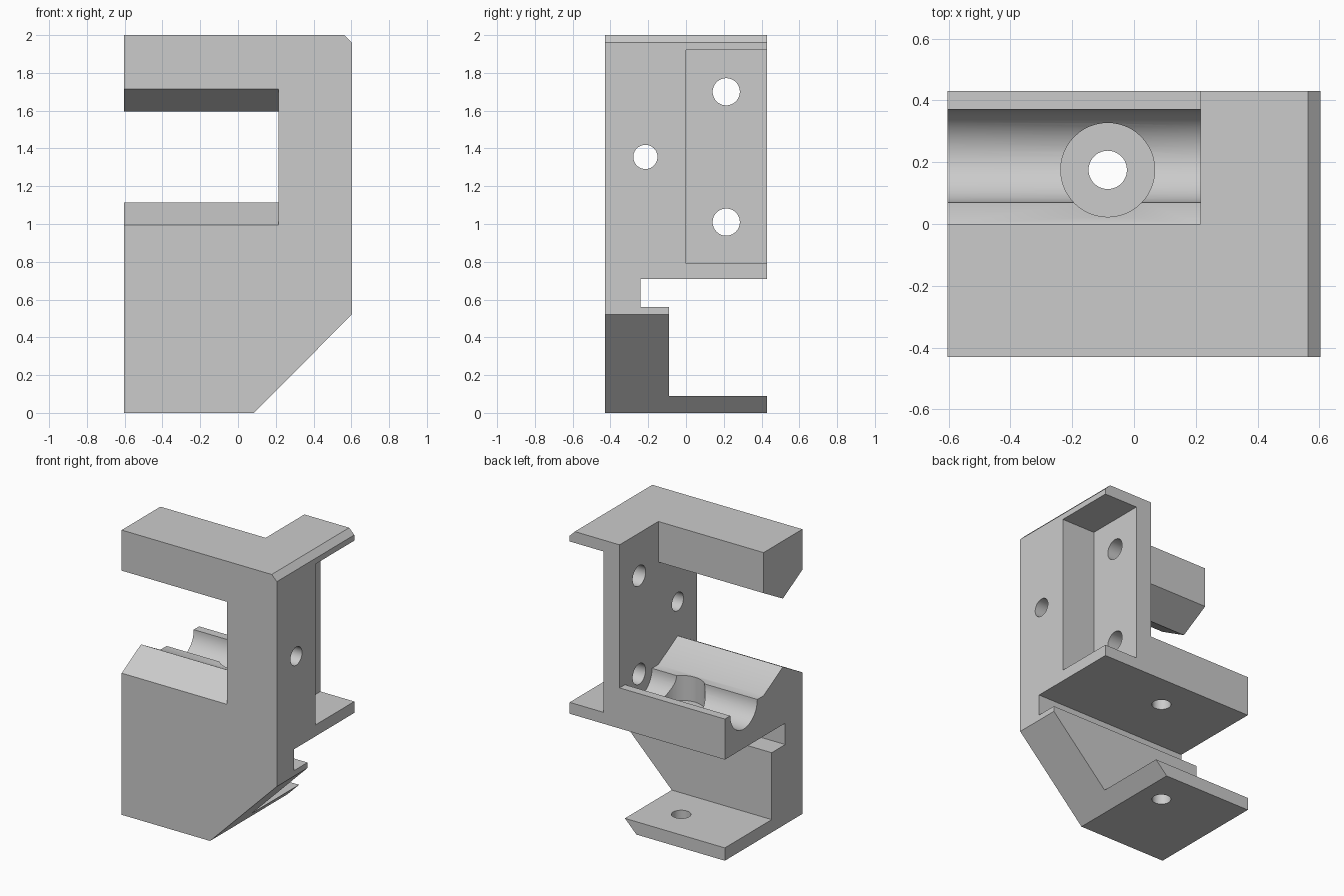
import bpy, bmesh, math
from mathutils import Vector

cube = bpy.data.objects.get("Cube")
if cube:
    bpy.data.objects.remove(cube, do_unlink=True)

grey = bpy.data.materials.new("light_grey")
grey.use_nodes = True
colour = (0.6, 0.6, 0.6, 1)
grey.diffuse_color = colour
grey.node_tree.nodes["Principled BSDF"].inputs["Base Color"].default_value = colour


def prism(name, points, axis, start, end):
    """Extrude a closed profile along x (y,z points), y (x,z) or z (x,y)."""
    def place(a, b):
        return {"x": (start, a, b), "y": (a, start, b), "z": (a, b, start)}[axis]
    bm = bmesh.new()
    face = bm.faces.new([bm.verts.new(place(a, b)) for a, b in points])
    moved = bmesh.ops.extrude_face_region(bm, geom=[face])["geom"]
    step = Vector([end - start if c == axis else 0 for c in "xyz"])
    bmesh.ops.translate(bm, vec=step,
                        verts=[g for g in moved if isinstance(g, bmesh.types.BMVert)])
    bmesh.ops.recalc_face_normals(bm, faces=bm.faces)
    mesh = bpy.data.meshes.new(name)
    bm.to_mesh(mesh)
    bm.free()
    mesh.materials.append(grey)
    obj = bpy.data.objects.new(name, mesh)
    bpy.context.collection.objects.link(obj)
    return obj


def arc(a, b, radius, first, last, steps):
    angles = [first + (last - first) * i / steps for i in range(steps + 1)]
    return [(a + radius * math.cos(t), b + radius * math.sin(t)) for t in angles]


def circle(a, b, radius):
    return arc(a, b, radius, 0, 2 * math.pi, 48)[:-1]


# Body: side profile with the rear slot and foot plate
left, right, back = -0.603, 0.603, 0.43
body = prism("bracket_body", [
    (-back, 0), (back, 0), (back, 0.09), (-0.09, 0.09), (-0.09, 0.56),
    (-0.24, 0.56), (-0.24, 0.71), (back, 0.71), (back, 2), (-back, 2)],
    "x", left, right)

# Jaw opening: ridged faces above and below, rod groove behind the lower ridge
slope = 0.12 / 0.215
front = -0.5
dip = (front + back) * slope
jaw = [(front, 0.995 + dip), (-0.215, 1.115), (0, 0.995)]
jaw += arc(0.22, 0.995, 0.15, math.pi, 2 * math.pi, 32)
jaw += [(0.5, 0.995), (0.5, 2.1), (0, 2.1), (0, 1.715),
        (-0.215, 1.595), (front, 1.715 - dip)]

bolt = (-0.085, 0.175)
cutters = [
    prism("jaw_cutter", jaw, "x", -0.8, 0.215),
    # Pocket in the right-hand side
    prism("pocket_cutter", [(0, 0.79), (0.5, 0.79), (0.5, 1.92), (0, 1.92)],
          "x", 0.34, 0.8),
    # Bevelled corners
    prism("lower_corner_cutter", [(0.085 - 0.2, -0.2), (0.8, -0.2), (0.8, 0.719)],
          "y", -0.6, 0.6),
    prism("upper_corner_cutter", [(0.46, 2.103), (0.703, 1.86), (0.703, 2.103)],
          "y", -0.6, 0.6),
    # Vertical bolt hole and counterbore
    prism("counterbore_cutter", circle(*bolt, 0.152), "z", 0.82, 1.3),
    prism("bolt_hole_cutter", circle(*bolt, 0.062), "z", -0.1, 1.3),
]
# Cross holes through the upright
for y, z, radius in [(0.213, 1.7, 0.072), (0.213, 1.01, 0.072), (-0.215, 1.355, 0.064)]:
    cutters.append(prism("cross_hole_cutter", circle(y, z, radius), "x", 0.1, 0.8))

bpy.context.view_layer.objects.active = body
for cutter in cutters:
    mod = body.modifiers.new(cutter.name, "BOOLEAN")
    mod.operation = "DIFFERENCE"
    mod.solver = "EXACT"
    mod.object = cutter
    bpy.ops.object.modifier_apply(modifier=mod.name)
    bpy.data.objects.remove(cutter, do_unlink=True)

bpy.ops.object.select_all(action="DESELECT")
body.select_set(True)
bpy.ops.object.shade_smooth_by_angle(angle=math.radians(30))
